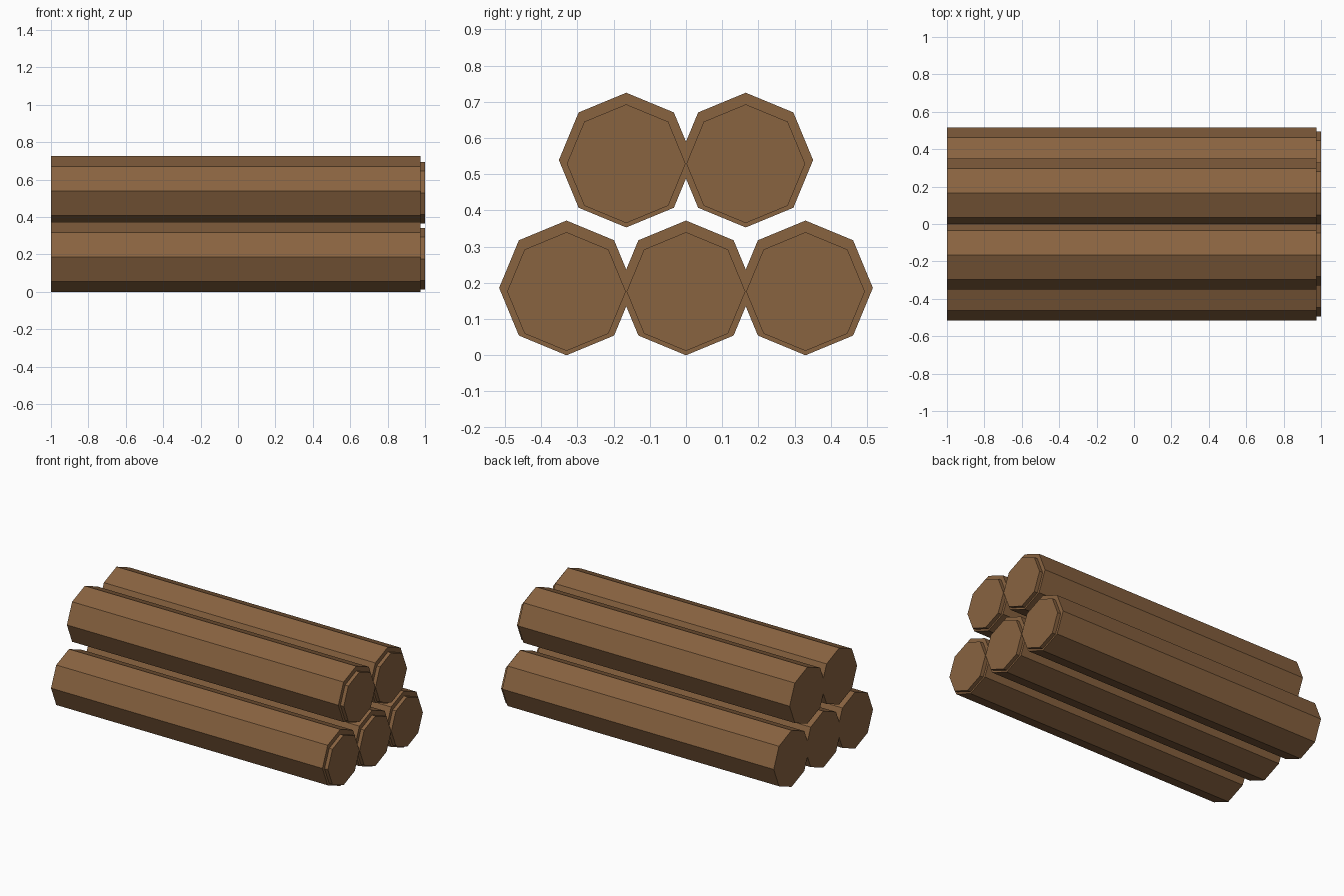
import bpy
import math
from mathutils import Matrix

if "Cube" in bpy.data.objects:
    bpy.data.objects.remove(bpy.data.objects["Cube"])

wood = bpy.data.materials.new("brown wood")
wood.diffuse_color = (0.25, 0.125, 0.051, 1.0)
wood.use_nodes = True
wood.node_tree.nodes["Principled BSDF"].inputs["Base Color"].default_value = wood.diffuse_color


def octagon_bar(name, radius, x0, x1, y, z):
    """Eight-sided bar along x with a vertex pointing straight up."""
    bpy.ops.mesh.primitive_cylinder_add(vertices=8, radius=radius, depth=x1 - x0)
    ob = bpy.context.object
    ob.name = name
    ob.data.transform(Matrix.Rotation(math.radians(90), 4, 'Y'))
    ob.location = ((x0 + x1) / 2, y, z)
    ob.data.materials.append(wood)
    return ob


# Stack: three logs below, two resting in the valleys above
stack = [(-0.33, 0.186), (0.0, 0.186), (0.33, 0.186),
         (-0.165, 0.539), (0.165, 0.539)]

for i, (y, z) in enumerate(stack, 1):
    octagon_bar(f"log_{i}", 0.186, -1.0, 0.976, y, z)
    # Cut face: smaller disc on the right end, set slightly low
    octagon_bar(f"log_end_{i}", 0.164, 0.96, 1.0, y, z - 0.01)
